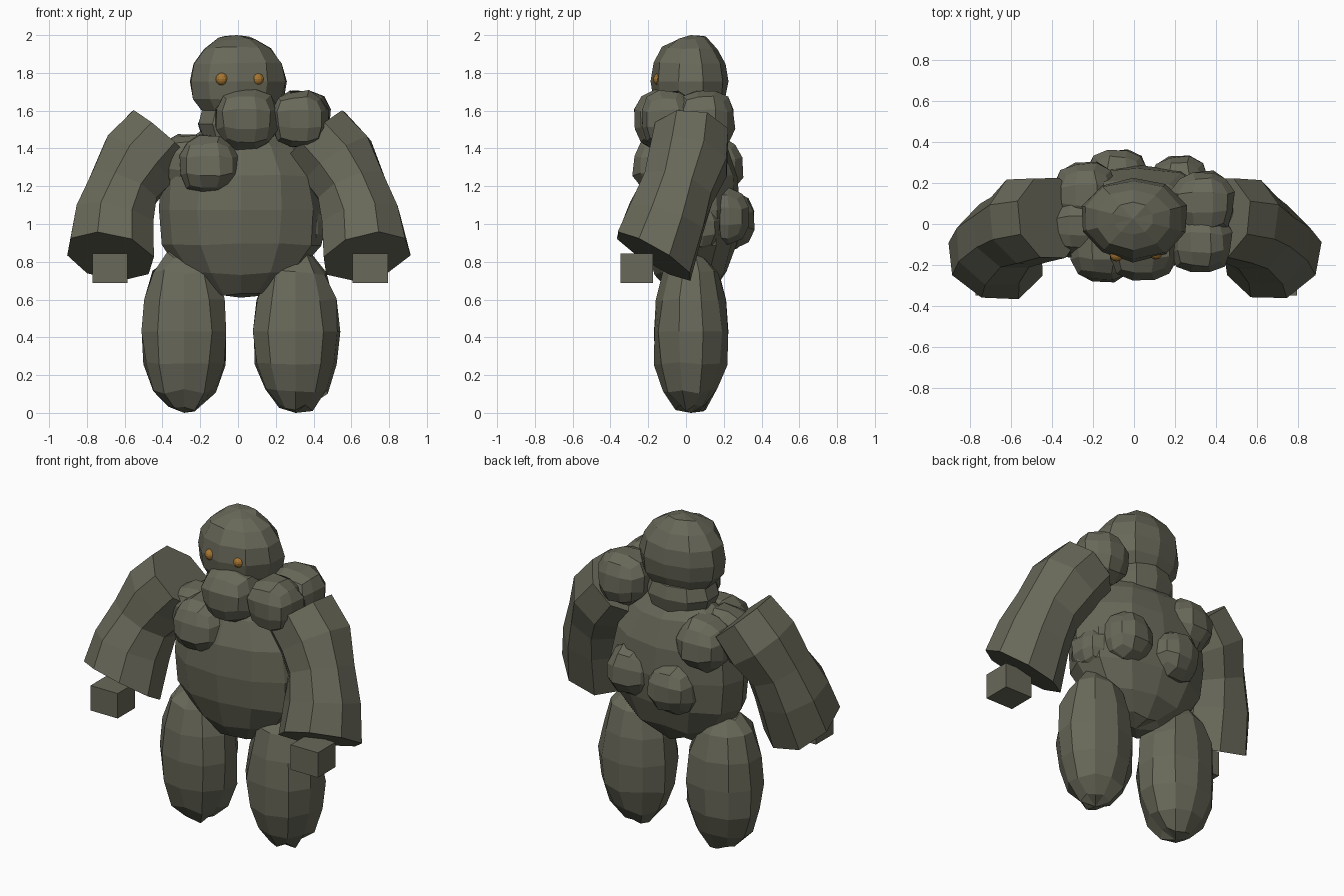
import bpy, bmesh, math, random
from mathutils import Vector

if "Cube" in bpy.data.objects:
    bpy.data.objects.remove(bpy.data.objects["Cube"])

random.seed(7)


def material(name, rgb):
    m = bpy.data.materials.new(name)
    m.diffuse_color = (*rgb, 1)
    m.use_nodes = True
    m.node_tree.nodes["Principled BSDF"].inputs["Base Color"].default_value = m.diffuse_color
    return m


STONE = material("olive stone", (0.138, 0.138, 0.1))
AMBER = material("amber", (0.38, 0.18, 0.03))


def finish(name, bm, mat):
    bmesh.ops.recalc_face_normals(bm, faces=bm.faces)
    mesh = bpy.data.meshes.new(name)
    bm.to_mesh(mesh)
    bm.free()
    mesh.materials.append(mat)
    ob = bpy.data.objects.new(name, mesh)
    bpy.context.collection.objects.link(ob)
    return ob


def place(bm, centre, radii, power, jitter):
    """Push vertices onto a slightly boxy ellipsoid with rough, hewn corners."""
    for v in bm.verts:
        d = v.co.normalized()
        d /= sum(abs(c) ** power for c in d) ** (1 / power)
        pole = abs(d.z) > 0.999
        k = 1 if pole else 1 + random.uniform(-jitter, jitter)
        v.co = Vector(centre) + Vector([d[i] * radii[i] * k for i in range(3)])


def boulder(name, centre, radii, seg, rings, power=2.2, jitter=0.05, mat=STONE):
    bm = bmesh.new()
    bmesh.ops.create_uvsphere(bm, u_segments=seg, v_segments=rings, radius=1)
    place(bm, centre, radii, power, jitter)
    return finish(name, bm, mat)


def rock(name, centre, r):
    bm = bmesh.new()
    bmesh.ops.create_cube(bm, size=2)
    bmesh.ops.subdivide_edges(bm, edges=bm.edges, cuts=2, use_grid_fill=True)
    place(bm, centre, (r, r, r), 2.1, 0.06)
    return finish(name, bm, STONE)


def arm(name, side):
    # bent eight-sided tube: centre point and radius per ring
    path = [((.41, .03, 1.47), .20), ((.525, .01, 1.335), .212),
            ((.605, -.04, 1.19), .19), ((.655, -.10, 1.03), .21),
            ((.68, -.17, .83), .23)]
    pts = [Vector((p[0] * side, p[1], p[2])) for p, _ in path]
    bm = bmesh.new()
    loops = []
    for i, (_, r) in enumerate(path):
        t = (pts[min(i + 1, 4)] - pts[max(i - 1, 0)]).normalized()
        if i == 4:
            t = Vector((.08 * side, -.21, -.35)).normalized()
        u = Vector((0, 1, 0)).cross(t).normalized()
        w = t.cross(u)
        ring = []
        for k in range(8):
            a = math.pi * (k + 0.5) / 4
            rr = r * 1.05 * random.uniform(0.97, 1.03)
            ring.append(bm.verts.new(pts[i] + (u * math.cos(a) + w * math.sin(a)) * rr))
        loops.append(ring)
    for a, b in zip(loops, loops[1:]):
        for k in range(8):
            n = (k + 1) % 8
            bm.faces.new((a[k], a[n], b[n], b[k]))
    bm.faces.new(loops[0])
    bm.faces.new(loops[-1])
    return finish(name, bm, STONE)


def block(name, centre, size):
    bm = bmesh.new()
    bmesh.ops.create_cube(bm, size=1)
    for v in bm.verts:
        v.co = Vector([centre[i] + v.co[i] * size[i] for i in range(3)])
    return finish(name, bm, STONE)


# body and head
boulder("torso", (.015, .03, 1.075), (.44, .265, .465), 12, 8, 2.15, 0.04)
boulder("head", (-.005, .025, 1.755), (.265, .205, .245), 10, 8, 2.1, 0.05)
boulder("neck", (0, .03, 1.53), (.22, .18, .15), 10, 6, 2.1, 0.03)

# limbs
for label, side in (("left", -1), ("right", 1)):
    x = -.285 if side < 0 else .305
    boulder(label + "_leg", (x, .025, .43), (.235, .2, .43), 10, 8, 2.15)
    arm(label + "_arm", side)
    hand_x = -.678 if side < 0 else .70
    block(label + "_hand", (hand_x, -.262, .765), (.187, .172, .155))

# eyes
for label, x, y in (("left", -.085, -.15), ("right", .105, -.14)):
    boulder(label + "_eye", (x, y, 1.767), (.033, .033, .033), 12, 8, 2, 0, AMBER)

# loose rocks embedded in chest, shoulders and back
ROCKS = [
    ("chest_rock", (.045, -.115, 1.555), .175),
    ("low_chest_rock", (-.15, -.12, 1.31), .17),
    ("front_shoulder_rock", (.325, -.09, 1.555), .16),
    ("back_shoulder_rock", (.335, .105, 1.555), .165),
    ("side_rock", (-.27, -.01, 1.33), .15),
    ("upper_back_rock", (-.235, .14, 1.30), .17),
    ("middle_back_rock", (-.08, .215, 1.02), .16),
    ("right_back_rock", (.22, .18, 1.04), .16),
    ("flank_rock", (.33, .05, .98), .14),
]
for name, centre, r in ROCKS:
    rock(name, centre, r)
